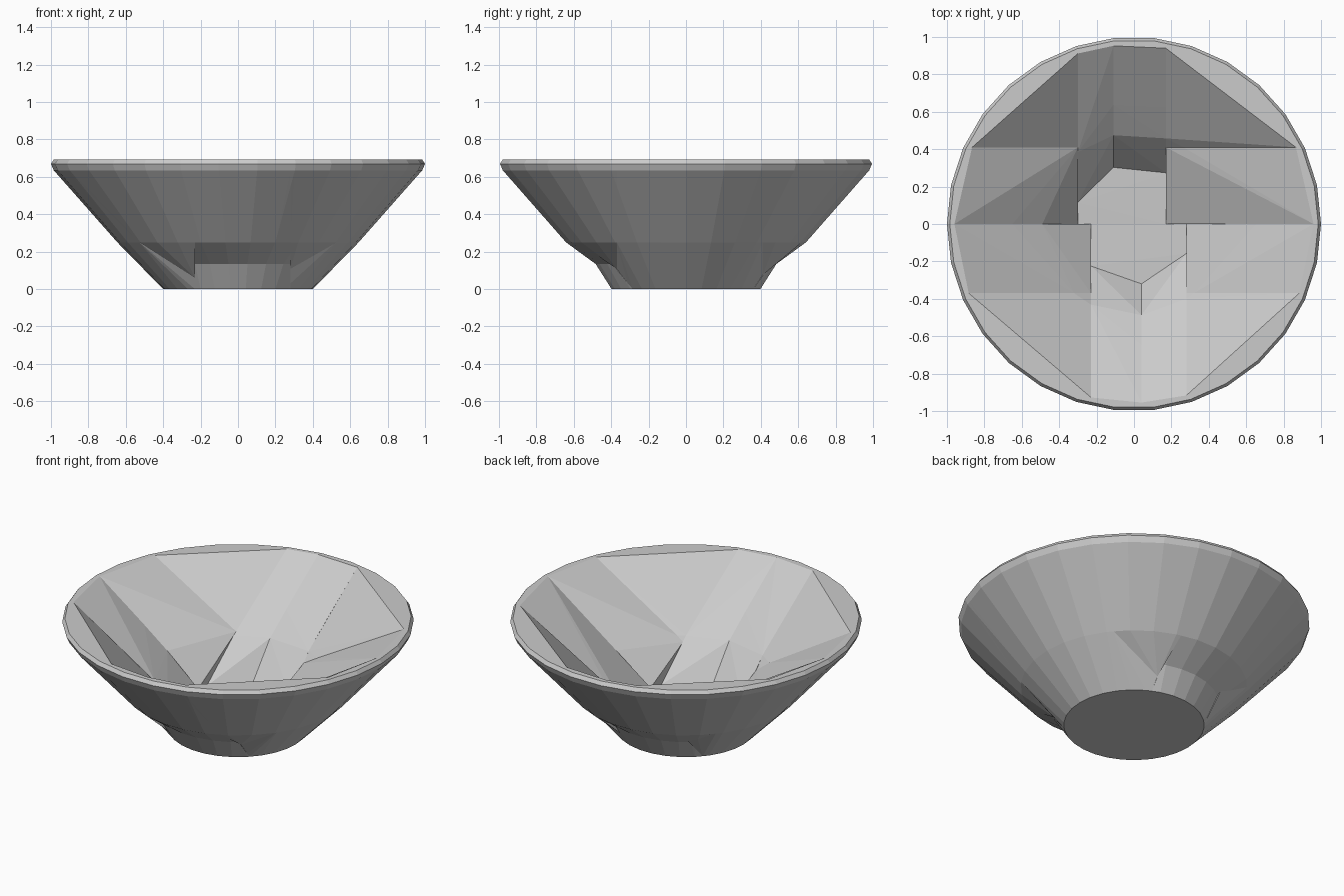
import bpy, bmesh, math
from mathutils import Vector

cube = bpy.data.objects.get("Cube")
if cube:
    bpy.data.objects.remove(cube, do_unlink=True)

grey = bpy.data.materials.new("plain grey")
grey.use_nodes = True
colour = (0.6, 0.6, 0.6, 1)
grey.diffuse_color = colour
grey.node_tree.nodes["Principled BSDF"].inputs["Base Color"].default_value = colour

# Bowl cross-section (radius, height): foot, outer wall, rim, inner wall, floor
PROFILE = [(0, 0), (0.40, 0), (0.48, 0.13), (0.645, 0.25), (0.865, 0.50),
           (0.985, 0.635), (1.0, 0.67), (0.985, 0.692), (0.96, 0.692),
           (0.65, 0.47), (0.49, 0.35), (0.32, 0.13), (0, 0.13)]
SEGMENTS = 30
FLOOR = 0.134


def bowl_shell():
    """Revolved bowl as a bmesh."""
    bm = bmesh.new()
    points = [bm.verts.new((r, 0, z)) for r, z in PROFILE]
    edges = [bm.edges.new(pair) for pair in zip(points, points[1:])]
    bmesh.ops.spin(bm, geom=points + edges, cent=(0, 0, 0), axis=(0, 0, 1),
                   angle=math.tau, steps=SEGMENTS, use_merge=True)
    bmesh.ops.remove_doubles(bm, verts=bm.verts, dist=1e-4)
    return bm


def block(name, x=(None, None), y=(None, None), z=(None, None)):
    """Cut a block out of the bowl and wrap it in a convex solid."""
    bm = bowl_shell()
    for axis, limits in enumerate((x, y, z)):
        for limit, side in zip(limits, (-1, 1)):
            if limit is None:
                continue
            normal, point = Vector(), Vector()
            normal[axis], point[axis] = side, limit
            bmesh.ops.bisect_plane(bm, geom=bm.verts[:] + bm.edges[:] + bm.faces[:],
                                   dist=1e-5, plane_co=point, plane_no=normal,
                                   clear_outer=True)
    solid = bmesh.new()
    for v in bm.verts:
        solid.verts.new(v.co)
    bm.free()
    bmesh.ops.convex_hull(solid, input=solid.verts)
    loose = [v for v in solid.verts if not v.link_faces]
    bmesh.ops.delete(solid, geom=loose, context='VERTS')
    bmesh.ops.dissolve_limit(solid, angle_limit=math.radians(0.5),
                             verts=solid.verts, edges=solid.edges)
    bmesh.ops.recalc_face_normals(solid, faces=solid.faces)
    mesh = bpy.data.meshes.new(name)
    solid.to_mesh(mesh)
    solid.free()
    mesh.materials.append(grey)
    bpy.context.collection.objects.link(bpy.data.objects.new(name, mesh))


# Each half: name, near and far y limits, x of right edge, middle split, left edge
halves = [("front", (None, 0), (-0.37, 0), (None, -0.37), (-0.23, 0.04, 0.28)),
          ("back", (0, None), (0, 0.41), (0.41, None), (-0.30, -0.11, 0.17))]

for half, whole, near, far, (right, middle, left) in halves:
    # Floor slab and the two wall panels above it
    block(half + "_floor", (right, left), whole, (None, FLOOR))
    block(half + "_wall_right", (right, middle), whole, (FLOOR, None))
    block(half + "_wall_left", (middle, left), whole, (FLOOR, None))
    # Side blocks and corner blocks
    for side, x in (("right", (None, right)), ("left", (left, None))):
        block(f"{half}_side_{side}", x, near)
        block(f"{half}_corner_{side}", x, far)
